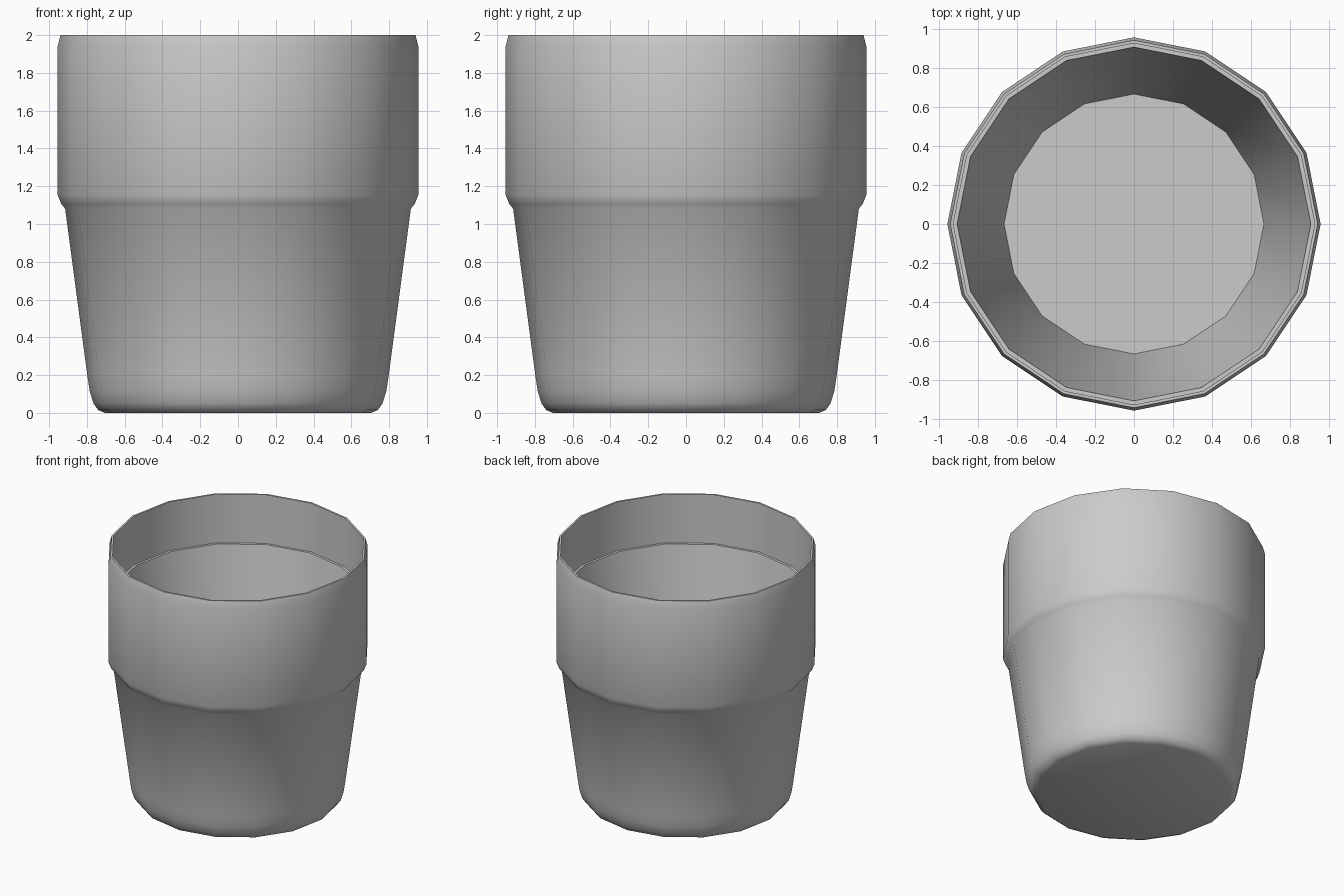
import bpy, bmesh
from math import cos, sin, tau, radians

if "Cube" in bpy.data.objects:
    bpy.data.objects.remove(bpy.data.objects["Cube"])

SIDES = 16


def lathe(name, profile, flat_from):
    """Revolve (radius, z) rings into a solid, capped at both ends.
    Bands from index flat_from onward stay flat shaded."""
    bm = bmesh.new()
    rings = [[bm.verts.new((r * cos(tau * i / SIDES), r * sin(tau * i / SIDES), z))
              for i in range(SIDES)] for r, z in profile]
    bm.faces.new(rings[0][::-1])
    for k, (a, b) in enumerate(zip(rings, rings[1:])):
        for i in range(SIDES):
            j = (i + 1) % SIDES
            bm.faces.new((a[i], a[j], b[j], b[i])).smooth = k < flat_from
    bm.faces.new(rings[-1])
    mesh = bpy.data.meshes.new(name)
    bm.to_mesh(mesh)
    bm.free()
    mesh.set_sharp_from_angle(angle=radians(32))
    obj = bpy.data.objects.new(name, mesh)
    bpy.context.collection.objects.link(obj)
    return obj


# Outside: rounded foot, tapered body, stepped straight collar
outer = [(0.705, 0), (0.74, 0.015), (0.765, 0.05), (0.785, 0.115), (0.798, 0.2),
         (0.915, 1.08), (0.935, 1.105), (0.955, 1.155), (0.955, 1.94), (0.94, 2.0)]
# Inside: straight upper wall, small ledge, faceted taper to the floor
inner = [(0.925, 2.0), (0.925, 1.61), (0.905, 1.61), (0.665, 0.1)]

lathe("tumbler_cup", outer + inner, flat_from=len(outer) + 1)
